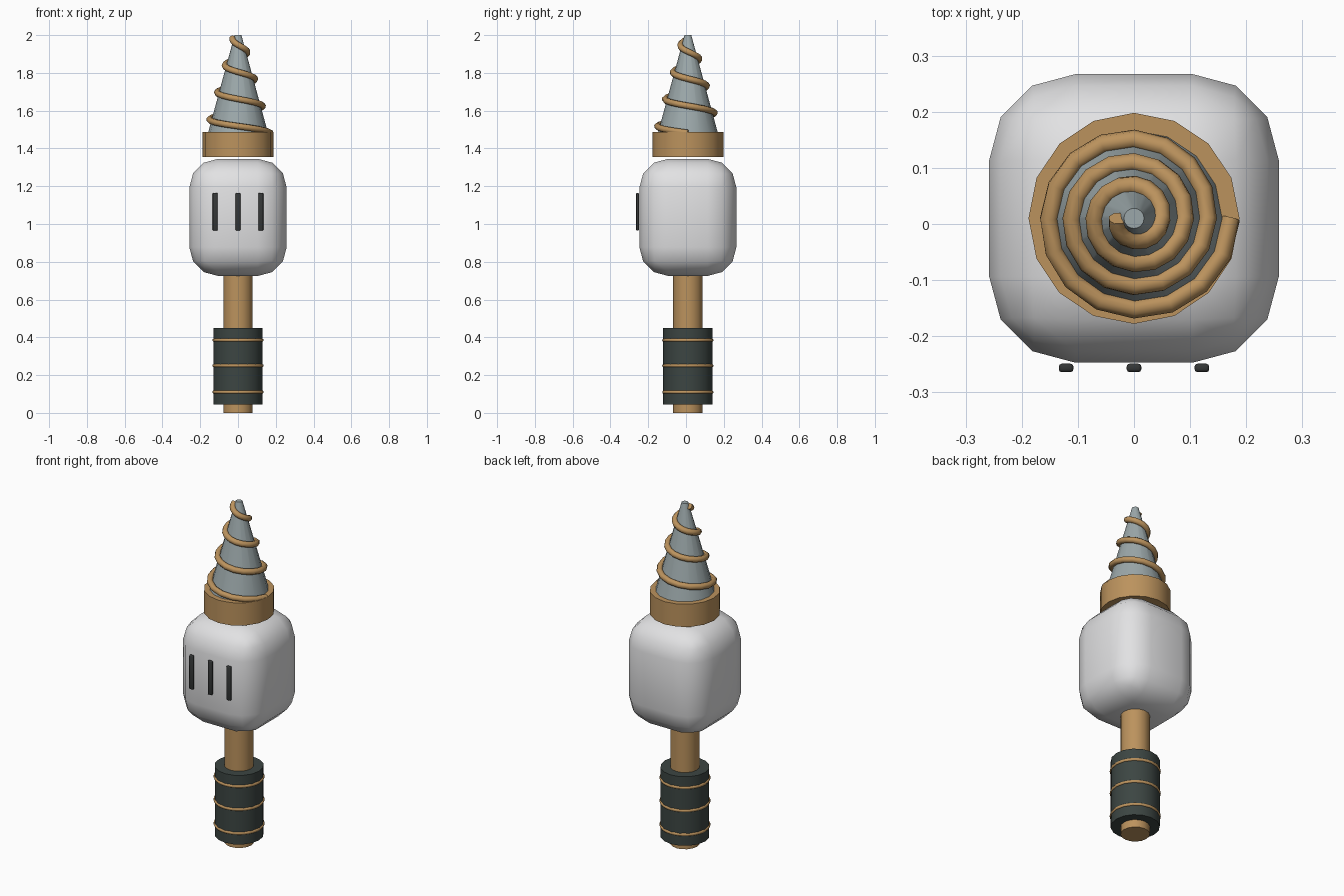
import bpy, math

if "Cube" in bpy.data.objects:
    bpy.data.objects.remove(bpy.data.objects["Cube"])

AXIS_Y = 0.01  # common centre line of the tool


def material(name, rgb):
    m = bpy.data.materials.new(name)
    m.diffuse_color = (*rgb, 1)
    m.use_nodes = True
    m.node_tree.nodes["Principled BSDF"].inputs["Base Color"].default_value = m.diffuse_color
    return m


BRASS = material("brass", (0.50, 0.29, 0.11))
STEEL = material("steel_grey", (0.33, 0.39, 0.40))
WHITE = material("casing_white", (0.76, 0.76, 0.77))
GRIP = material("dark_green_grey", (0.045, 0.06, 0.055))
SLOT = material("slot_charcoal", (0.035, 0.038, 0.038))


def finish(name, mat, angle=40):
    ob = bpy.context.object
    ob.name = name
    ob.data.materials.append(mat)
    bpy.ops.object.shade_smooth_by_angle(angle=math.radians(angle))
    return ob


def rod(name, mat, z0, z1, r0, r1=None, sides=16):
    bpy.ops.mesh.primitive_cone_add(
        vertices=sides, radius1=r0, radius2=r0 if r1 is None else r1,
        depth=z1 - z0, location=(0, AXIS_Y, (z0 + z1) / 2))
    return finish(name, mat)


def block(name, mat, centre, size, bevel, segments):
    bpy.ops.mesh.primitive_cube_add(size=1, location=centre)
    ob = bpy.context.object
    ob.scale = size
    bpy.ops.object.transform_apply(location=False, rotation=False, scale=True)
    mod = ob.modifiers.new("rounding", 'BEVEL')
    mod.width, mod.segments = bevel, segments
    bpy.ops.object.modifier_apply(modifier=mod.name)
    return finish(name, mat, 50)


# Handle: shaft, grip sleeve and thin bands
rod("shaft", BRASS, 0, 0.80, 0.078)
rod("grip", GRIP, 0.045, 0.45, 0.131)
for i, z in enumerate((0.11, 0.25, 0.385)):
    bpy.ops.mesh.primitive_torus_add(
        major_radius=0.127, minor_radius=0.009, major_segments=36,
        minor_segments=8, location=(0, AXIS_Y, z))
    finish(f"grip_band_{i + 1}", BRASS, 60)

# Rounded casing with three vents on the front
block("casing", WHITE, (0, AXIS_Y, 1.035), (0.516, 0.514, 0.62), 0.153, 3)
for i, x in enumerate((-0.121, 0, 0.121)):
    block(f"vent_{i + 1}", SLOT, (x, -0.2565, 1.065), (0.026, 0.015, 0.2), 0.005, 2)

# Collar and drill cone
rod("collar", BRASS, 1.355, 1.488, 0.188)
rod("drill_cone", STEEL, 1.47, 2.0, 0.162, 0.018)

# Spiral thread climbing the cone
STEPS, TURNS = 56, 3.5
curve = bpy.data.curves.new("drill_thread", 'CURVE')
curve.dimensions = '3D'
curve.bevel_depth = 0.017
curve.bevel_resolution = 2
curve.use_fill_caps = True
path = curve.splines.new('POLY')
path.points.add(STEPS)
for i, p in enumerate(path.points):
    t = TURNS * i / STEPS
    a = -2 * math.pi * t
    r = 0.172 - 0.041 * t
    p.co = (r * math.cos(a), AXIS_Y + r * math.sin(a), 1.482 + 0.1435 * t, 1)
thread = bpy.data.objects.new("drill_thread", curve)
bpy.context.collection.objects.link(thread)
bpy.ops.object.select_all(action='DESELECT')
thread.select_set(True)
bpy.context.view_layer.objects.active = thread
bpy.ops.object.convert(target='MESH')
finish("drill_thread", BRASS, 50)
